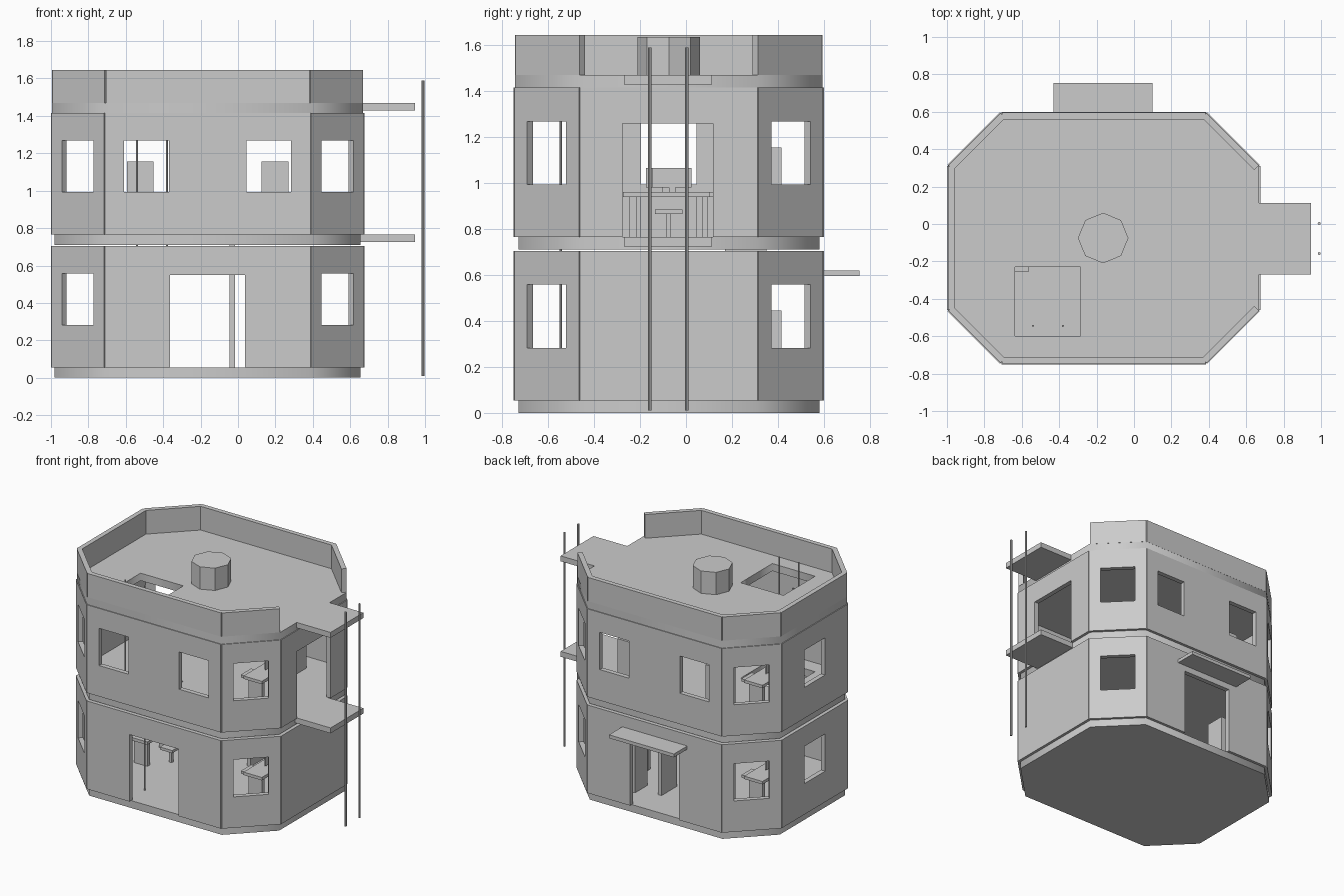
import bpy, bmesh, math
from mathutils import Vector

cube = bpy.data.objects.get("Cube")
if cube:
    bpy.data.objects.remove(cube, do_unlink=True)

grey = bpy.data.materials.new("plain grey")
grey.use_nodes = True
grey.diffuse_color = (0.6, 0.6, 0.6, 1)
grey.node_tree.nodes["Principled BSDF"].inputs["Base Color"].default_value = (0.6, 0.6, 0.6, 1)

CX, CY = -0.1625, -0.075        # middle of the house
HX, HY, CH = 0.8375, 0.675, 0.287
T = 0.035                       # wall thickness
GROUND, FLOOR, ROOF, TOP = 0.055, 0.765, 1.47, 1.645
WALL_H = 0.65


def add(name, data):
    data.materials.append(grey)
    ob = bpy.data.objects.new(name, data)
    bpy.context.collection.objects.link(ob)
    return ob


def from_bmesh(name, bm):
    bmesh.ops.recalc_face_normals(bm, faces=bm.faces)
    me = bpy.data.meshes.new(name)
    bm.to_mesh(me)
    bm.free()
    return add(name, me)


def box(name, x0, x1, y0, y1, z0, z1):
    bm = bmesh.new()
    bmesh.ops.create_cube(bm, size=1)
    for v in bm.verts:
        v.co = ((x0 + x1) / 2 + v.co.x * (x1 - x0),
                (y0 + y1) / 2 + v.co.y * (y1 - y0),
                (z0 + z1) / 2 + v.co.z * (z1 - z0))
    return from_bmesh(name, bm)


def rod(name, x, y, z0, z1, r, sides=8):
    bm = bmesh.new()
    bmesh.ops.create_cone(bm, cap_ends=True, segments=sides, radius1=r, radius2=r, depth=z1 - z0)
    bmesh.ops.translate(bm, verts=bm.verts, vec=(x, y, (z0 + z1) / 2))
    return from_bmesh(name, bm)


def octagon(inset=0):
    """Outline, counter-clockwise, starting with the front edge."""
    a, b, c = HX - inset, HY - inset, CH - 0.586 * inset
    pts = [(c - a, -b), (a - c, -b), (a, c - b), (a, b - c),
           (a - c, b), (c - a, b), (-a, b - c), (-a, c - b)]
    return [Vector((CX + x, CY + y, 0)) for x, y in pts]


def slab(name, z0, z1, inset, hole=None):
    cu = bpy.data.curves.new(name, 'CURVE')
    cu.dimensions, cu.fill_mode, cu.extrude = '2D', 'BOTH', (z1 - z0) / 2
    for loop in [octagon(inset)] + ([hole] if hole else []):
        sp = cu.splines.new('POLY')
        sp.points.add(len(loop) - 1)
        for p, co in zip(sp.points, loop):
            p.co = (co[0], co[1], 0, 1)
        sp.use_cyclic_u = True
    add(name, cu).location.z = (z0 + z1) / 2


def panel(name, a, b, z0, z1, holes=()):
    """Wall from a to b; each hole is (centre along wall, width, bottom, top)."""
    along = (b - a).normalized()
    inward = Vector((-along.y, along.x, 0))
    mid, half = (a + b) / 2, (b - a).length / 2 - 0.004
    us, zs = {-half, half}, {z0, z1}
    for c, w, h0, h1 in holes:
        us |= {c - w / 2, c + w / 2}
        zs |= {h0, h1}
    us, zs = sorted(us), sorted(zs)
    bm = bmesh.new()
    for u0, u1 in zip(us, us[1:]):
        for w0, w1 in zip(zs, zs[1:]):
            um, wm = (u0 + u1) / 2, (w0 + w1) / 2
            if any(abs(um - c) < w / 2 and h0 < wm < h1 for c, w, h0, h1 in holes):
                continue
            bm.faces.new([bm.verts.new(mid + along * u + Vector((0, 0, z)))
                          for u, z in ((u0, w0), (u1, w0), (u1, w1), (u0, w1))])
    bmesh.ops.remove_doubles(bm, verts=bm.verts, dist=0.0001)
    ext = bmesh.ops.extrude_face_region(bm, geom=bm.faces[:], use_keep_orig=True)
    bmesh.ops.translate(bm, vec=inward * T,
                        verts=[v for v in ext["geom"] if isinstance(v, bmesh.types.BMVert)])
    bmesh.ops.recalc_face_normals(bm, faces=bm.faces)
    bmesh.ops.dissolve_limit(bm, angle_limit=0.01, verts=bm.verts, edges=bm.edges)
    from_bmesh(name, bm)


# Floors and roof, with a ladder hatch
hatch = [(-0.635, -0.6), (-0.635, -0.23), (-0.285, -0.23), (-0.285, -0.6)]
slab("base_slab", 0, GROUND, 0.02)
slab("middle_slab", 0.71, FLOOR, 0.02, hatch)
slab("roof_slab", 1.415, ROOF, 0.006, hatch)

# Walls of both storeys
sides = ["front", "front_left", "left", "back_left",
         "back", "back_right", "right", "front_right"]
outline = octagon()
for level, z in (("lower", GROUND), ("upper", FLOOR)):
    w0, w1 = z + 0.228, z + 0.503
    window = (0, 0.24, w0, w1)
    pair = [(-0.327, 0.24, w0, w1), (0.327, 0.24, w0, w1)]
    door = [(0, 0.4, z, z + 0.495)]
    for i, side in enumerate(sides):
        holes = [window]
        if side in ("front", "back"):
            holes = door if level == "lower" else pair
        elif side == "left":
            holes = [] if level == "lower" else [(-0.005, 0.393, z, z + 0.495)]
        panel(f"{level}_{side}_wall", outline[i], outline[(i + 1) % 8], z, z + WALL_H, holes)
    for p in octagon(0.018):
        rod(f"{level}_corner_post", p.x, p.y, z, z + WALL_H, 0.014)

# Parapet, open above the balcony
rim = octagon(0.005)
for i, side in enumerate(sides):
    if side != "left":
        panel(f"{side}_parapet", rim[i], rim[(i + 1) % 8], ROOF, TOP)

# Balcony slabs, poles, back door canopy and roof vent
for name, z in (("balcony_floor", FLOOR), ("balcony_roof", ROOF)):
    box(name, 0.63, 0.945, -0.27, 0.113, z - 0.04, z)
for y in (-0.158, 0.003):
    rod("balcony_pole", 0.99, y, 0.01, 1.59, 0.008)
box("door_canopy", -0.43, 0.1, 0.59, 0.755, 0.595, 0.62)
rod("roof_vent", -0.165, CY, ROOF, 1.635, 0.135)

# Ladder rails through the hatch
for x in (-0.54, -0.38):
    rod("ladder_rail", x, -0.545, GROUND, 1.567, 0.006)

# Furniture: a desk at each end and two cabinets at the back of each storey
for z in (GROUND, FLOOR):
    for s in (1, -1):
        def part(name, u0, u1, v0, v1, h0, h1):
            xs, ys = sorted((CX + s * u0, CX + s * u1)), sorted((CY + s * v0, CY + s * v1))
            box(name, *xs, *ys, z + h0, z + h1)
        part("desk_top", 0.4, 0.55, -0.2, 0.18, 0.175, 0.197)
        for v in (-0.17, 0.12):
            part("desk_leg", 0.42, 0.53, v, v + 0.03, 0, 0.175)
        part("desk_screen", 0.48, 0.49, -0.07, 0.1, 0.215, 0.3)
        part("screen_stand", 0.475, 0.495, 0, 0.03, 0.197, 0.215)
        part("chair_seat", 0.28, 0.38, -0.06, 0.06, 0.1, 0.12)
        part("chair_stem", 0.32, 0.34, -0.01, 0.01, 0, 0.1)
        x = CX + s * 0.36
        box("cabinet", x - 0.072, x + 0.072, 0.27, 0.415, z, z + 0.39)

# Inner partition beside the hall
box("hall_partition", -0.045, -0.015, 0.17, 0.35, GROUND, 0.71)
